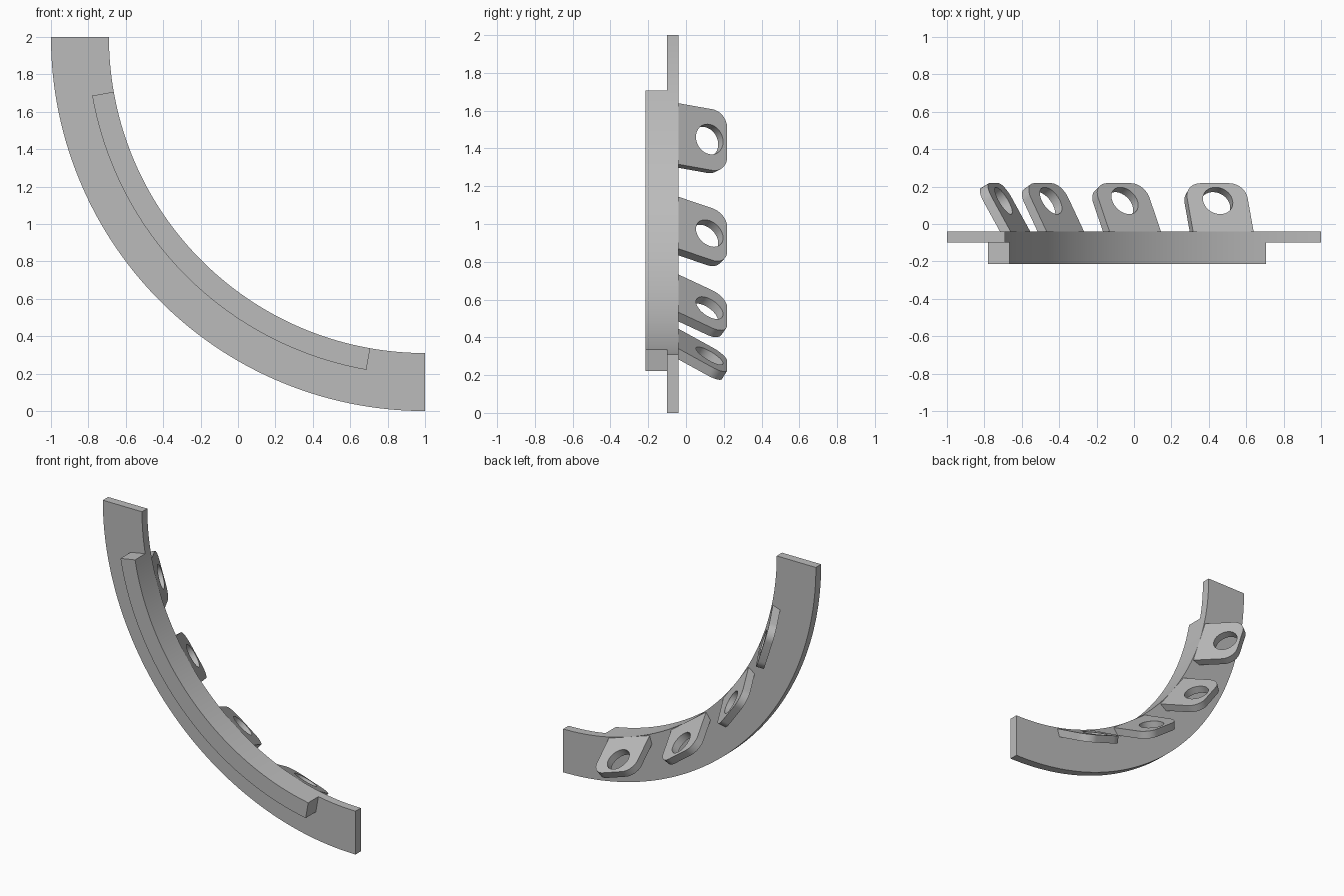
import bpy, bmesh
from math import sin, cos, pi, radians
from mathutils import Matrix, Vector

if "Cube" in bpy.data.objects:
    bpy.data.objects.remove(bpy.data.objects["Cube"], do_unlink=True)

CENTRE = Vector((1, 0, 2))      # centre of the quarter ring
R_IN, R_OUT = 1.69, 2.0
BACK = Vector((0, 1, 0))

grey = bpy.data.materials.new("plain grey")
grey.use_nodes = True
grey.diffuse_color = (0.5, 0.5, 0.5, 1)
grey.node_tree.nodes["Principled BSDF"].inputs["Base Color"].default_value = (0.5, 0.5, 0.5, 1)


def outward(angle):
    return Vector((-cos(angle), 0, -sin(angle)))


def finish(name, bm):
    bmesh.ops.recalc_face_normals(bm, faces=bm.faces)
    mesh = bpy.data.meshes.new(name)
    bm.to_mesh(mesh)
    bm.free()
    mesh.materials.append(grey)
    obj = bpy.data.objects.new(name, mesh)
    bpy.context.collection.objects.link(obj)
    bpy.ops.object.select_all(action='DESELECT')
    obj.select_set(True)
    bpy.context.view_layer.objects.active = obj
    bpy.ops.object.shade_smooth_by_angle(angle=radians(30))
    return obj


def arc_bar(name, r0, r1, y0, y1, start, end, steps):
    """Rectangular section swept along the ring."""
    bm = bmesh.new()
    rings = []
    for i in range(steps + 1):
        d = outward(radians(start + (end - start) * i / steps))
        rings.append([bm.verts.new(CENTRE + d * r + BACK * y)
                      for r, y in ((r0, y0), (r1, y0), (r1, y1), (r0, y1))])
    for a, b in zip(rings, rings[1:]):
        for k in range(4):
            bm.faces.new((a[k], a[k - 1], b[k - 1], b[k]))
    bm.faces.new(rings[0])
    bm.faces.new(rings[-1])
    return finish(name, bm)


def add_loop(bm, points):
    verts = [bm.verts.new((x, y, 0)) for x, y in points]
    return [bm.edges.new((verts[i - 1], verts[i])) for i in range(len(verts))]


def lug(name, angle, width=0.34, length=0.298, thick=0.052,
        corner=0.09, hole=0.083, hole_at=0.19, lean=radians(30)):
    """Rounded tab with a hole, leaning outward from the back of the plate."""
    bm = bmesh.new()
    half = width / 2
    outline = [(-half, 0), (half, 0)]
    for side, first in ((1, 0), (-1, pi / 2)):
        for i in range(13):
            a = first + pi / 2 * i / 12
            outline.append((side * (half - corner) + corner * cos(a),
                            length - corner + corner * sin(a)))
    circle = [(hole * cos(2 * pi * i / 40), hole_at + hole * sin(2 * pi * i / 40))
              for i in range(40)]
    edges = add_loop(bm, outline) + add_loop(bm, circle)
    bmesh.ops.triangle_fill(bm, edges=edges, use_beauty=True)
    out = bmesh.ops.extrude_face_region(bm, geom=bm.faces[:])
    bmesh.ops.translate(bm, vec=(0, 0, thick),
                        verts=[v for v in out["geom"] if isinstance(v, bmesh.types.BMVert)])
    # Axes: along the ring, up the leaning tab, through its thickness
    d = outward(angle)
    up = d * sin(lean) + BACK * cos(lean)
    through = d * cos(lean) - BACK * sin(lean)
    along = up.cross(through)
    base = CENTRE + d * R_IN + BACK * -0.04
    frame = Matrix((along, up, through)).transposed().to_4x4()
    bm.transform(Matrix.Translation(base) @ frame)
    return finish(name, bm)


# Flat quarter-ring plate and the raised rib on its front inner edge
arc_bar("curved_plate", R_IN, R_OUT, -0.10, -0.04, 0, 90, 72)
arc_bar("front_rib", R_IN, 1.807, -0.215, -0.10, 10, 80, 56)

# Four evenly spaced mounting lugs on the back
for n in range(1, 5):
    lug(f"mounting_lug_{n}", radians(18 * n))
